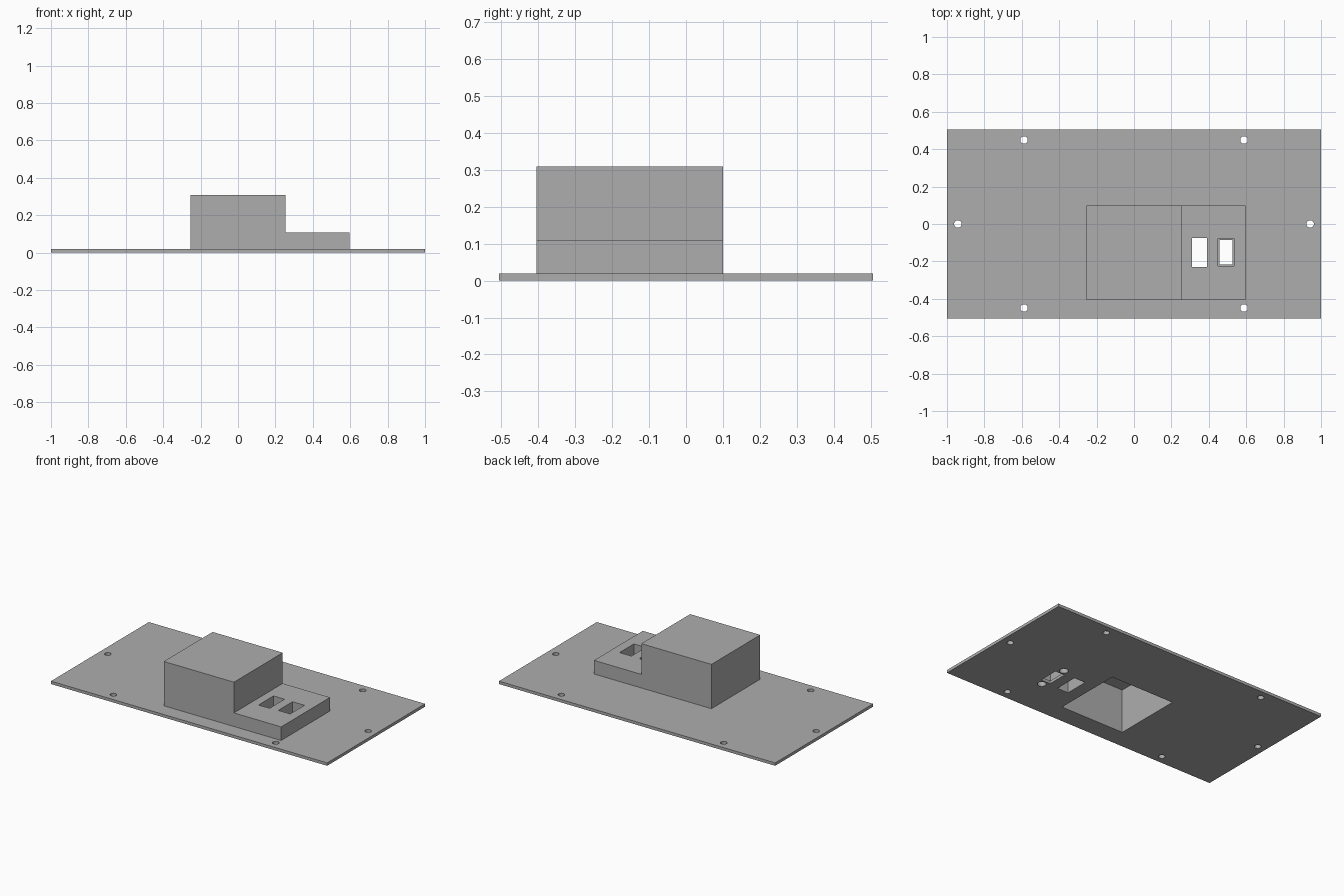
import bpy, bmesh, math
from mathutils import Matrix, Vector

cube = bpy.data.objects.get("Cube")
if cube:
    bpy.data.objects.remove(cube, do_unlink=True)

# Main dimensions
PLATE_X, PLATE_Y, PLATE_Z = 1.0, 0.506, 0.019
FRONT, BACK = -0.405, 0.10
TOWER_X, TOWER_Z = 0.254, 0.309
STEP_X, STEP_Z = 0.596, 0.108
WALL = 0.025

grey = bpy.data.materials.new("plain_grey")
grey.use_nodes = True
grey.diffuse_color = (0.42, 0.42, 0.42, 1)
grey.node_tree.nodes["Principled BSDF"].inputs["Base Color"].default_value = (0.42, 0.42, 0.42, 1)


def to_object(name, bm):
    bmesh.ops.recalc_face_normals(bm, faces=bm.faces[:])
    mesh = bpy.data.meshes.new(name)
    bm.to_mesh(mesh)
    bm.free()
    obj = bpy.data.objects.new(name, mesh)
    bpy.context.collection.objects.link(obj)
    mesh.materials.append(grey)
    return obj


def box(name, x0, x1, y0, y1, z0, z1):
    bm = bmesh.new()
    centre = Vector((x0 + x1, y0 + y1, z0 + z1)) / 2
    size = Matrix.Diagonal((x1 - x0, y1 - y0, z1 - z0, 1))
    bmesh.ops.create_cube(bm, size=1, matrix=Matrix.Translation(centre) @ size)
    return to_object(name, bm)


def cylinder(name, x, y, radius, z0, z1):
    bm = bmesh.new()
    bmesh.ops.create_cone(bm, cap_ends=True, segments=24, radius1=radius, radius2=radius,
                          depth=z1 - z0, matrix=Matrix.Translation((x, y, (z0 + z1) / 2)))
    return to_object(name, bm)


def combine(target, tool, operation):
    # Apply a boolean and discard the tool body
    mod = target.modifiers.new(operation.title(), 'BOOLEAN')
    mod.operation, mod.object, mod.solver = operation, tool, 'EXACT'
    bpy.context.view_layer.objects.active = target
    bpy.ops.object.modifier_apply(modifier=mod.name)
    bpy.data.objects.remove(tool, do_unlink=True)


# Base plate
panel = box("cover_plate", -PLATE_X, PLATE_X, -PLATE_Y, PLATE_Y, 0, PLATE_Z)

# Stepped housing: side profile extruded front to back
profile = [(-TOWER_X, 0.006), (STEP_X, 0.006), (STEP_X, STEP_Z),
           (TOWER_X, STEP_Z), (TOWER_X, TOWER_Z), (-TOWER_X, TOWER_Z)]
bm = bmesh.new()
face = bm.faces.new([bm.verts.new((x, FRONT, z)) for x, z in profile])
extruded = bmesh.ops.extrude_face_region(bm, geom=[face])
bmesh.ops.translate(bm, vec=(0, BACK - FRONT, 0),
                    verts=[g for g in extruded["geom"] if isinstance(g, bmesh.types.BMVert)])
combine(panel, to_object("housing", bm), 'UNION')

# Hollow inside the tall housing, open below
combine(panel, box("cavity", -TOWER_X + WALL, TOWER_X - WALL, FRONT + WALL, BACK - WALL,
                   -0.05, TOWER_Z - WALL), 'DIFFERENCE')

# Two slots through the low step, the outer one narrower through the plate
slots = [(0.31, 0.39, -0.23, -0.075, -0.05),
         (0.458, 0.526, -0.216, -0.086, -0.05),
         (0.449, 0.535, -0.225, -0.077, PLATE_Z)]
for x0, x1, y0, y1, z0 in slots:
    combine(panel, box("slot", x0, x1, y0, y1, z0, STEP_Z + 0.05), 'DIFFERENCE')

# Mounting holes around the plate
for x, y in [(-0.942, 0), (0.942, 0)] + [(sx * 0.588, sy * 0.449) for sx in (-1, 1) for sy in (-1, 1)]:
    combine(panel, cylinder("mounting_hole", x, y, 0.02, -0.05, 0.05), 'DIFFERENCE')

# Blind screw holes under the outer slot
for y in (-0.251, -0.051):
    combine(panel, cylinder("screw_hole", 0.492, y, 0.026, -0.05, 0.08), 'DIFFERENCE')

# Smooth hole walls, keep the box edges sharp
bpy.ops.object.select_all(action='DESELECT')
panel.select_set(True)
bpy.context.view_layer.objects.active = panel
bpy.ops.object.shade_smooth_by_angle(angle=math.radians(30))
